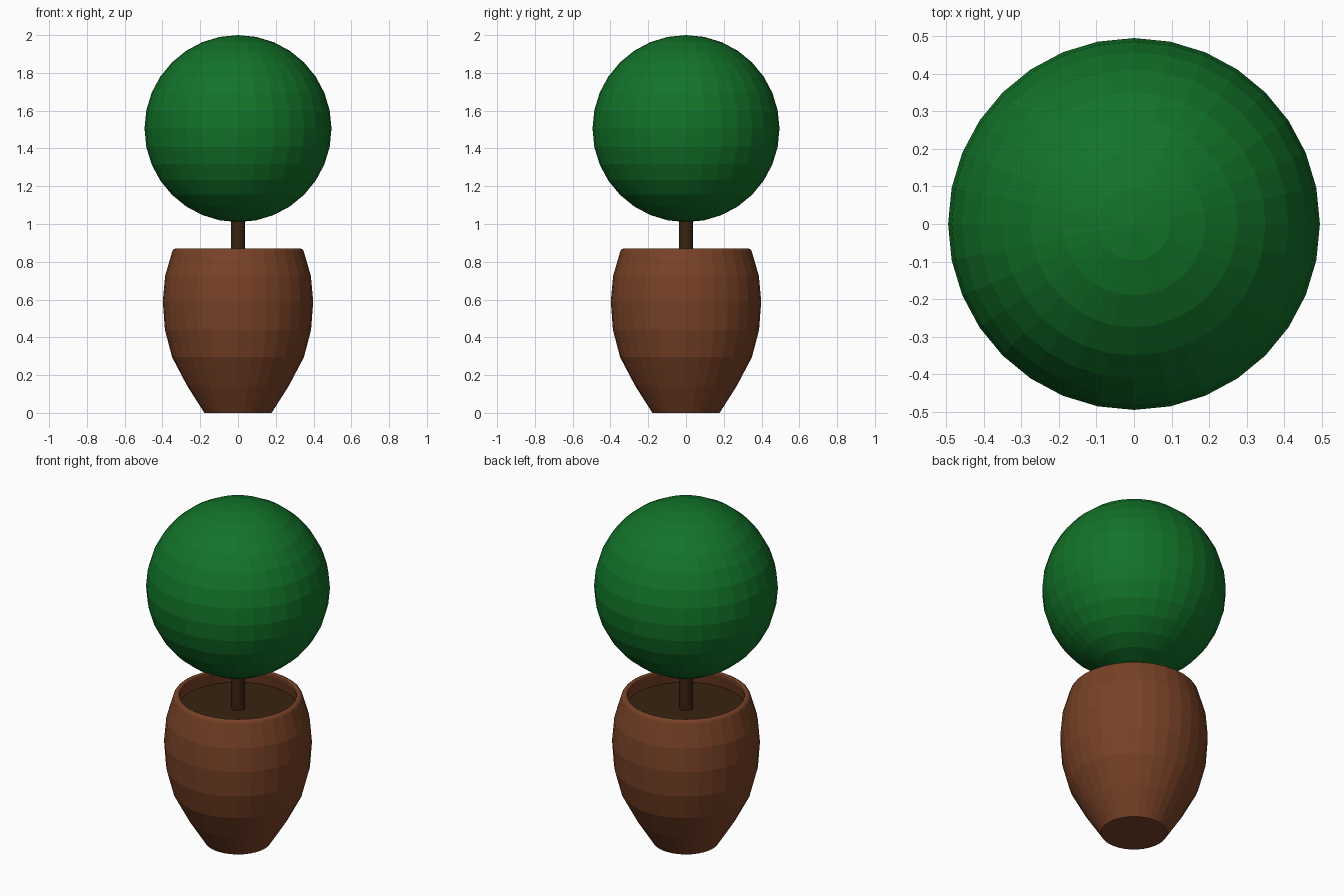
import bpy, bmesh, math

if "Cube" in bpy.data.objects:
    bpy.data.objects.remove(bpy.data.objects["Cube"])


def material(name, rgb):
    m = bpy.data.materials.new(name)
    m.diffuse_color = (*rgb, 1)
    m.use_nodes = True
    m.node_tree.nodes["Principled BSDF"].inputs["Base Color"].default_value = m.diffuse_color
    return m


green = material("leaf green", (0.006, 0.17, 0.022))
clay = material("terracotta brown", (0.19, 0.054, 0.02))
dark = material("dark bark", (0.04, 0.017, 0.005))


def lathe(name, profile, mat, sides=32):
    """Revolve (radius, z) points around z; both ends are capped."""
    bm = bmesh.new()
    rings = []
    for r, z in profile:
        rings.append([bm.verts.new((r * math.cos(2 * math.pi * i / sides),
                                    r * math.sin(2 * math.pi * i / sides), z))
                      for i in range(sides)])
    for a, b in zip(rings, rings[1:]):
        for i in range(sides):
            j = (i + 1) % sides
            bm.faces.new((a[i], a[j], b[j], b[i]))
    bm.faces.new(rings[0][::-1])
    bm.faces.new(rings[-1])
    me = bpy.data.meshes.new(name)
    bm.to_mesh(me)
    bm.free()
    me.materials.append(mat)
    ob = bpy.data.objects.new(name, me)
    bpy.context.collection.objects.link(ob)
    return ob


# Rounded hollow pot with a softened rim; the inner floor is under the soil
lathe("pot", [(0.178, 0), (0.27, 0.145), (0.349, 0.295), (0.387, 0.44),
              (0.398, 0.59), (0.386, 0.725), (0.348, 0.855), (0.342, 0.865),
              (0.332, 0.87), (0.324, 0.87), (0.316, 0.865), (0.314, 0.855),
              (0.332, 0.775)], clay)

# Soil disc
lathe("soil", [(0.326, 0.777), (0.326, 0.788)], dark)

# Trunk
lathe("trunk", [(0.038, 0.78), (0.038, 1.05)], dark)

# Clipped ball of foliage
bpy.ops.mesh.primitive_uv_sphere_add(segments=32, ring_count=16, radius=0.495,
                                     location=(0, 0, 1.505))
ball = bpy.context.object
ball.name = "foliage_ball"
ball.data.materials.append(green)
